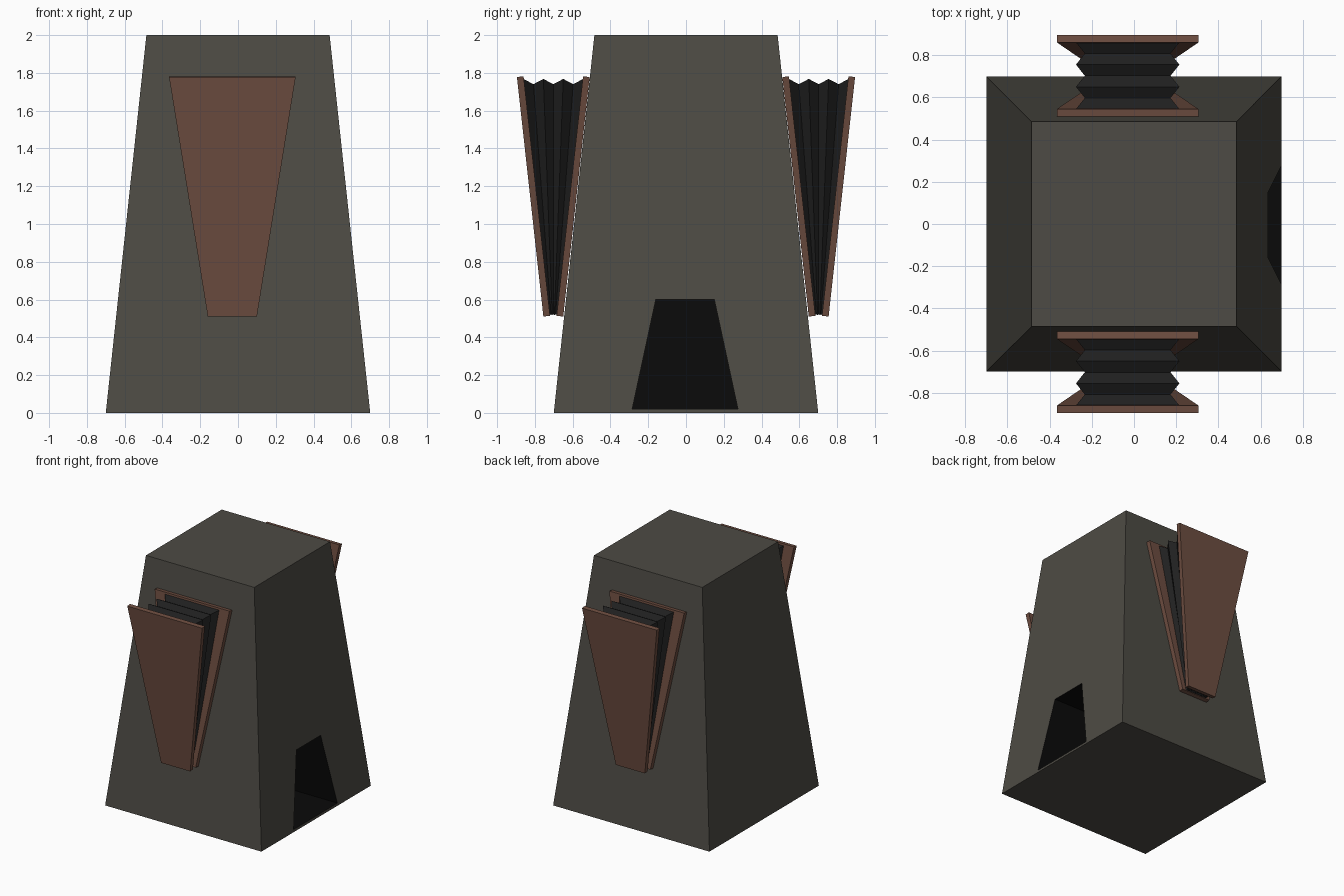
import bpy, bmesh

if "Cube" in bpy.data.objects:
    bpy.data.objects.remove(bpy.data.objects["Cube"])


def material(name, rgb):
    m = bpy.data.materials.new(name)
    m.diffuse_color = (*rgb, 1)
    m.use_nodes = True
    m.node_tree.nodes["Principled BSDF"].inputs["Base Color"].default_value = m.diffuse_color
    return m


STONE = material("stone", (0.075, 0.070, 0.058))
SOOT = material("soot", (0.003, 0.003, 0.003))
WOOD = material("wood", (0.155, 0.075, 0.052))
LEATHER = material("leather", (0.014, 0.014, 0.014))


def finish(bm, name, *mats):
    bmesh.ops.recalc_face_normals(bm, faces=bm.faces)
    me = bpy.data.meshes.new(name)
    bm.to_mesh(me)
    bm.free()
    for m in mats:
        me.materials.append(m)
    ob = bpy.data.objects.new(name, me)
    bpy.context.collection.objects.link(ob)
    return ob


def bridge(bm, a, b, mat=0):
    for i in range(len(a)):
        j = (i + 1) % len(a)
        bm.faces.new((a[i], a[j], b[j], b[i])).material_index = mat


def loft(name, rings, mat):
    bm = bmesh.new()
    vs = [[bm.verts.new(p) for p in r] for r in rings]
    for a, b in zip(vs, vs[1:]):
        bridge(bm, a, b)
    bm.faces.new(vs[0])
    bm.faces.new(vs[-1])
    return finish(bm, name, mat)


# Tapered furnace body with a fire opening in the right side
def half(z):
    return 0.70 - 0.1075 * z


bm = bmesh.new()
signs = [(-1, -1), (1, -1), (1, 1), (-1, 1)]
low = [bm.verts.new((0.70 * x, 0.70 * y, 0)) for x, y in signs]
top = [bm.verts.new((half(2) * x, half(2) * y, 2)) for x, y in signs]
bm.faces.new(low)
bm.faces.new(top)
for i in (0, 2, 3):
    j = (i + 1) % 4
    bm.faces.new((low[i], low[j], top[j], top[i]))
outline = [(-0.285, 0.02), (0.275, 0.02), (0.15, 0.60), (-0.16, 0.60)]
mouth = [bm.verts.new((half(z), y, z)) for y, z in outline]
rear = [bm.verts.new((half(z) - 0.6, y, z)) for y, z in outline]
bridge(bm, [low[1], low[2], top[2], top[1]], mouth)
bridge(bm, mouth, rear, 1)
bm.faces.new(rear).material_index = 1
finish(bm, "furnace_body", STONE, SOOT)

# Bellows on front and back: two boards and a pleated bag fanning upward
CX, CY, Z0, Z1 = -0.03, 0.7025, 0.512, 1.78


def board(name, side, d):
    def ring(z, w, inner):
        ya, yb = side * (CY + d * inner), side * (CY + d * (inner + 0.035))
        za, zb = z + 0.002, z - 0.002
        return [(CX - w, ya, za), (CX + w, ya, za), (CX + w, yb, zb), (CX - w, yb, zb)]
    loft(name, [ring(Z0, 0.13, 0.0175), ring(Z1, 0.335, 0.1575)], WOOD)


for side, label in ((-1, "front"), (1, "back")):
    board(label + "_bellows_outer_board", side, 1)
    board(label + "_bellows_inner_board", side, -1)
    rings = []
    for i in range(7):
        t = i / 3 - 1
        dip = i % 2
        wt, wb = 0.245 - 0.042 * dip, 0.097 - 0.015 * dip
        zt, zb = 1.768 - 0.028 * dip, 0.518 + 0.004 * dip
        yt, yb = side * (CY + 0.158 * t), side * (CY + 0.018 * t)
        rings.append([(CX - wb, yb, zb), (CX + wb, yb, zb),
                      (CX + wt, yt, zt), (CX - wt, yt, zt)])
    loft(label + "_bellows_pleats", rings, LEATHER)
